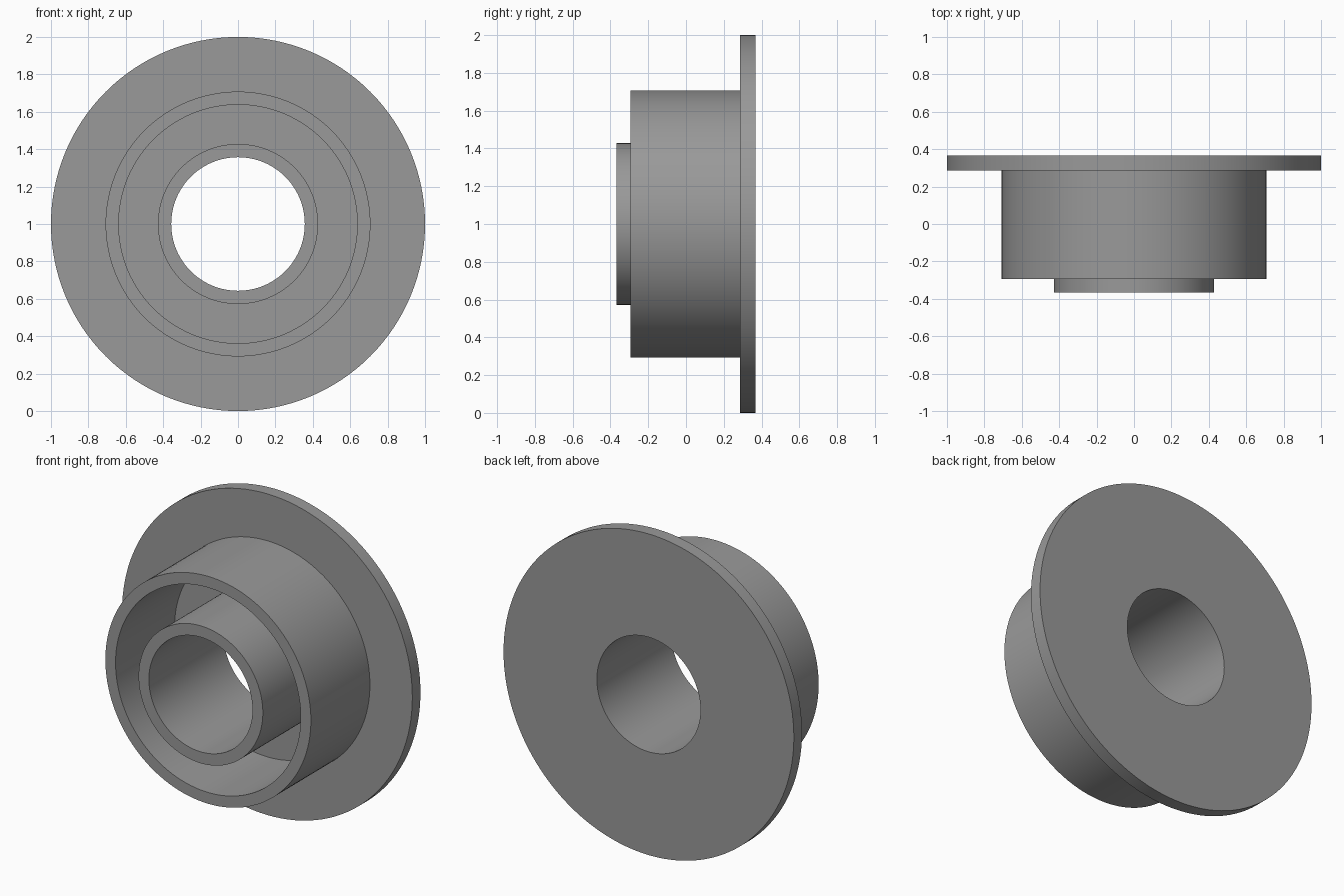
import bpy, bmesh, math

if "Cube" in bpy.data.objects:
    bpy.data.objects.remove(bpy.data.objects["Cube"])

SEGMENTS = 128
FLANGE_FRONT, BACK = 0.287, 0.367

grey = bpy.data.materials.new("plain grey")
grey.diffuse_color = (0.32, 0.32, 0.32, 1)
grey.use_nodes = True
grey.node_tree.nodes["Principled BSDF"].inputs["Base Color"].default_value = grey.diffuse_color

# Closed cross-section of the bushing as (radius, y)
profile = [
    (0.357, BACK), (1.0, BACK),                      # flange back
    (1.0, FLANGE_FRONT), (0.708, FLANGE_FRONT),      # flange rim and front
    (0.708, -0.294), (0.638, -0.294),                # outer sleeve
    (0.638, FLANGE_FRONT), (0.428, FLANGE_FRONT),    # groove floor
    (0.428, -0.367), (0.357, -0.367),                # inner hub and bore
]

# Revolve the section around the bore axis
bm = bmesh.new()
rings = []
for i in range(SEGMENTS):
    a = 2 * math.pi * i / SEGMENTS
    rings.append([bm.verts.new((r * math.cos(a), y, 1 + r * math.sin(a))) for r, y in profile])
n = len(profile)
for i in range(SEGMENTS):
    here, there = rings[i], rings[(i + 1) % SEGMENTS]
    for j in range(n):
        k = (j + 1) % n
        bm.faces.new((here[j], here[k], there[k], there[j]))
bmesh.ops.recalc_face_normals(bm, faces=bm.faces)

mesh = bpy.data.meshes.new("flanged_bushing")
bm.to_mesh(mesh)
bm.free()
mesh.materials.append(grey)
bushing = bpy.data.objects.new("flanged_bushing", mesh)
bpy.context.collection.objects.link(bushing)

# Smooth round walls, sharp corners
bpy.context.view_layer.objects.active = bushing
bushing.select_set(True)
bpy.ops.object.shade_smooth_by_angle(angle=math.radians(30))
